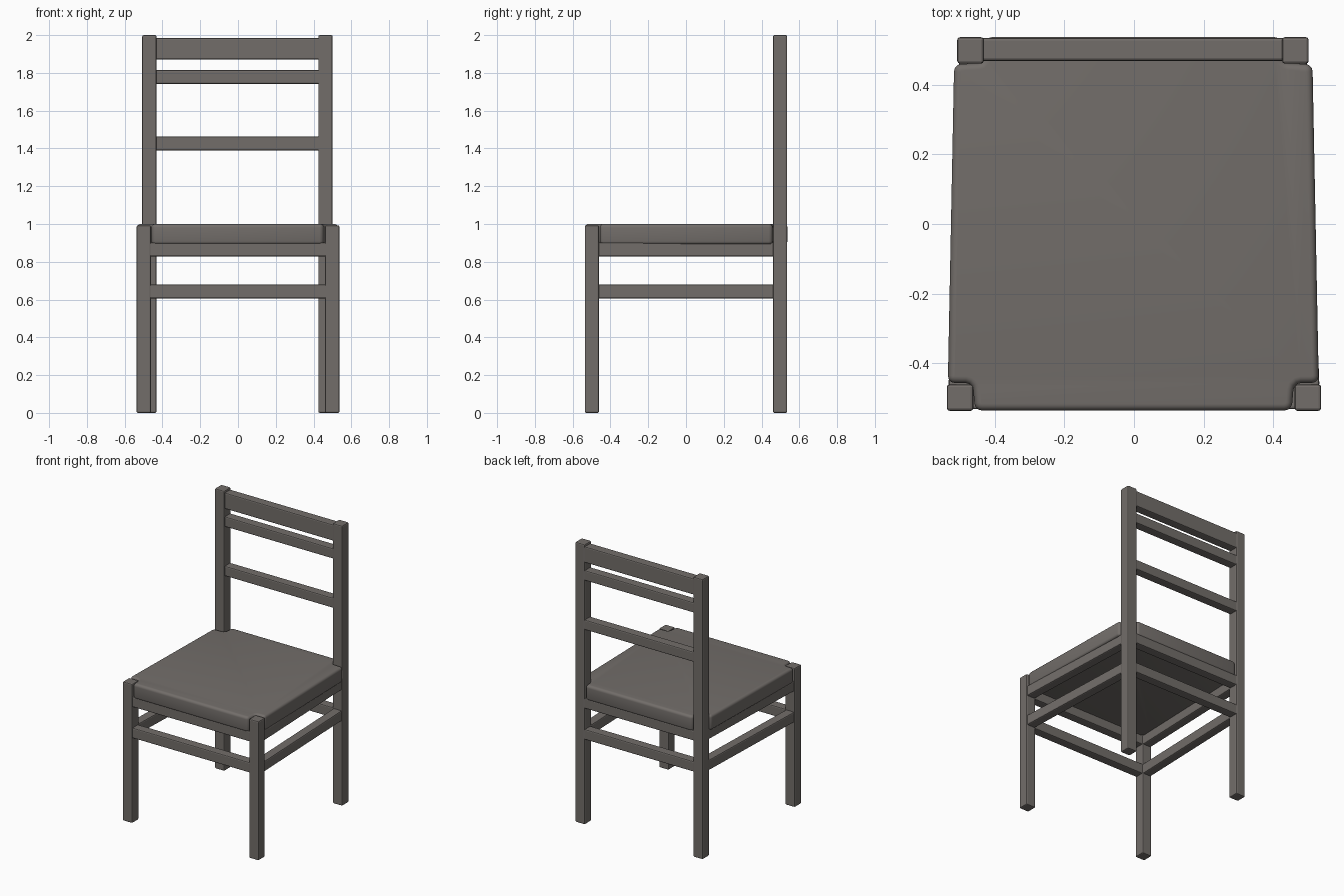
import bpy, bmesh, math
from mathutils import Vector

if "Cube" in bpy.data.objects:
    bpy.data.objects.remove(bpy.data.objects["Cube"])

mat = bpy.data.materials.new("grey brown wood")
mat.diffuse_color = (0.17, 0.155, 0.144, 1)
mat.use_nodes = True
mat.node_tree.nodes["Principled BSDF"].inputs["Base Color"].default_value = mat.diffuse_color


def finish(name, bm):
    bmesh.ops.recalc_face_normals(bm, faces=bm.faces[:])
    me = bpy.data.meshes.new(name)
    bm.to_mesh(me)
    bm.free()
    me.materials.append(mat)
    ob = bpy.data.objects.new(name, me)
    bpy.context.collection.objects.link(ob)
    return ob


def prism(name, outline, z0, z1, bevel=0.008):
    # vertical prism over a flat outline, with softened edges
    bm = bmesh.new()
    lo = [bm.verts.new((x, y, z0)) for x, y in outline]
    hi = [bm.verts.new((x, y, z1)) for x, y in outline]
    n = len(outline)
    bm.faces.new(lo[::-1])
    bm.faces.new(hi)
    for i in range(n):
        j = (i + 1) % n
        bm.faces.new((lo[i], lo[j], hi[j], hi[i]))
    ob = finish(name, bm)
    m = ob.modifiers.new("soft edges", 'BEVEL')
    m.width = bevel
    m.segments = 2
    m.limit_method = 'ANGLE'
    return ob


def post(name, x, y, h):
    r = 0.038
    prism(name, [(x - r, y - r), (x + r, y - r), (x + r, y + r), (x - r, y + r)], 0, h)


def rail(name, a, b, z0, z1, t=0.066):
    # straight bar between two plan points
    a, b = Vector(a), Vector(b)
    d = (b - a).normalized()
    s = Vector((-d.y, d.x)) * t / 2
    prism(name, [tuple(p) for p in (a - s, b - s, b + s, a + s)], z0, z1)


# legs and back posts
FX, BX, Y, OFF = 0.499, 0.466, 0.498, -0.003
for side, sx in (("left", -1), ("right", 1)):
    post(f"front_leg_{side}", sx * FX, -Y, 0.993)
    post(f"back_post_{side}", sx * BX + OFF, Y, 2.0)

# aprons under the seat and lower stretchers
for kind, z0, z1 in (("apron", 0.828, 0.902), ("stretcher", 0.606, 0.68)):
    rail(f"front_{kind}", (-0.47, -Y), (0.47, -Y), z0, z1)
    rail(f"back_{kind}", (-0.44, Y + 0.003), (0.435, Y + 0.003), z0, z1)
    for side, sx in (("left", -1), ("right", 1)):
        rail(f"{side}_{kind}", (sx * FX, -0.468), (sx * BX + OFF, 0.468), z0, z1)

# back slats
for name, z0, z1 in (("top_slat", 1.87, 1.985), ("upper_slat", 1.742, 1.815),
                     ("lower_slat", 1.39, 1.462)):
    rail(name, (-0.44, 0.501), (0.435, 0.501), z0, z1)

# cushioned seat, notched around the four posts
half = [(0.452, -0.535), (0.459, -0.456), (0.53, -0.456),
        (0.512, 0.458), (0.424, 0.462), (0.42, 0.537)]
outline = half + [(-x - 0.004, y) for x, y in reversed(half)]
bm = bmesh.new()
face = bm.faces.new([bm.verts.new((x, y, 0.893)) for x, y in outline])
ext = bmesh.ops.extrude_face_region(bm, geom=[face], use_keep_orig=True)
top = [v for v in ext["geom"] if isinstance(v, bmesh.types.BMVert)]
bmesh.ops.translate(bm, verts=top, vec=(0, 0, 0.107))
bmesh.ops.recalc_face_normals(bm, faces=bm.faces[:])
# round the vertical corners, then the top and bottom rims
vert_edges = [e for e in bm.edges if abs(e.verts[0].co.z - e.verts[1].co.z) > 0.05]
bmesh.ops.bevel(bm, geom=vert_edges, offset=0.02, segments=3, profile=0.5, affect='EDGES')
for z, off, seg in ((1.0, 0.034, 5), (0.893, 0.015, 3)):
    rim = [e for e in bm.edges
           if all(abs(v.co.z - z) < 1e-4 for v in e.verts)
           and any(abs(f.normal.z) < 0.5 for f in e.link_faces)]
    bmesh.ops.bevel(bm, geom=rim, offset=off, segments=seg, profile=0.5,
                    affect='EDGES', clamp_overlap=True)
seat = finish("seat_cushion", bm)
bpy.ops.object.select_all(action='DESELECT')
seat.select_set(True)
bpy.context.view_layer.objects.active = seat
bpy.ops.object.shade_smooth_by_angle(angle=math.radians(40))
